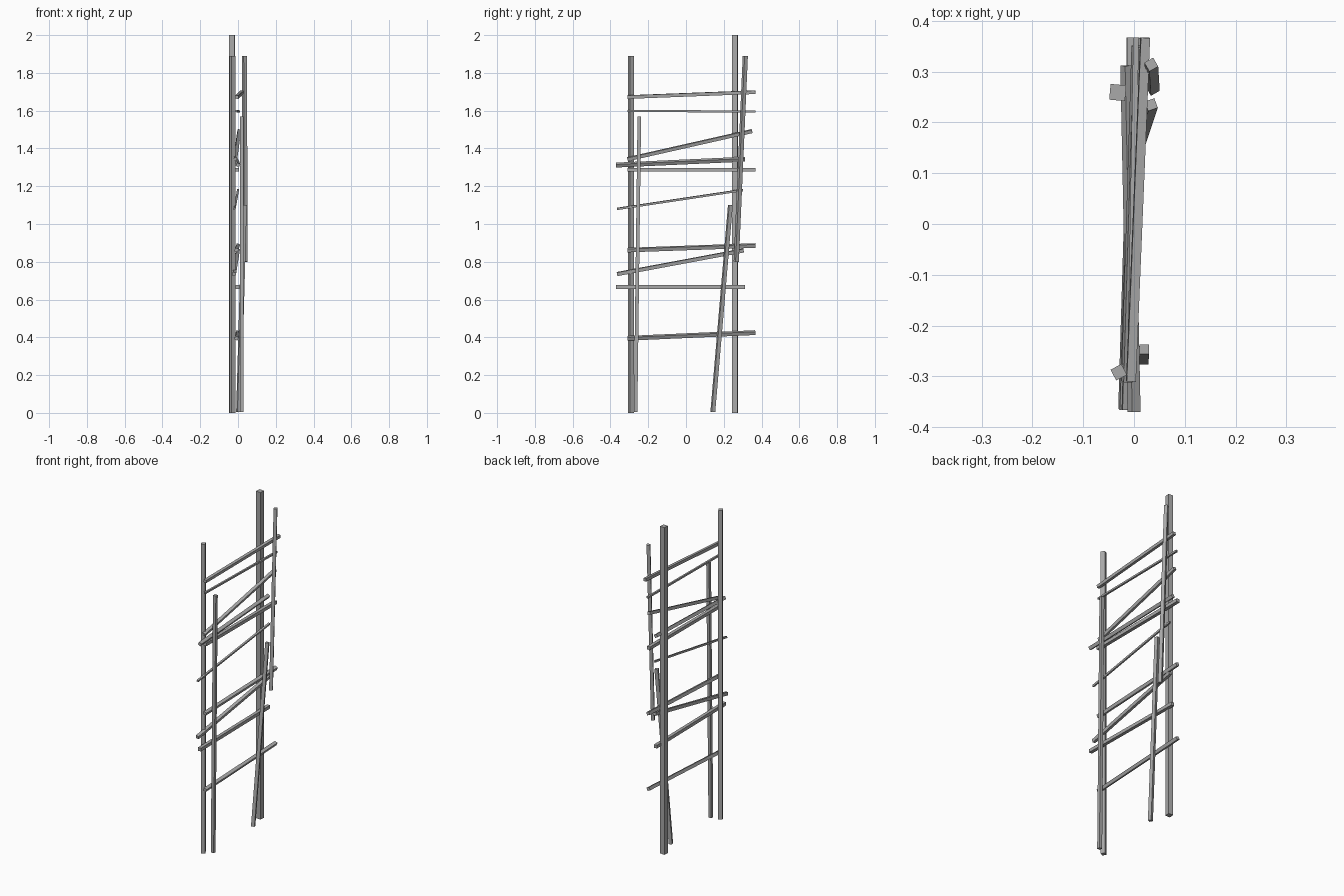
import bpy
from math import radians
from mathutils import Vector, Matrix

cube = bpy.data.objects.get("Cube")
if cube:
    bpy.data.objects.remove(cube, do_unlink=True)

grey = bpy.data.materials.new("weathered grey")
grey.use_nodes = True
colour = (0.4, 0.4, 0.4, 1)
grey.diffuse_color = colour
grey.node_tree.nodes["Principled BSDF"].inputs["Base Color"].default_value = colour


def pole(name, start, end, width, roll=0):
    """Square pole between two points, rolled about its own axis."""
    a, b = Vector(start), Vector(end)
    axis = (b - a).normalized()
    bpy.ops.mesh.primitive_cube_add(size=1)
    ob = bpy.context.object
    ob.name = name
    side = Vector((1, 0, 0))
    side = (side - axis * side.dot(axis)).normalized()
    frame = Matrix((side, axis.cross(side), axis)).transposed()
    turn = Matrix.Rotation(radians(roll), 3, "Z")
    size = Matrix.Diagonal((width, width, (b - a).length))
    ob.data.transform(Matrix.Translation((a + b) / 2) @ (frame @ turn @ size).to_4x4())
    ob.data.materials.append(grey)
    return ob


# Uprights
pole("tall_back_post", (-0.032, 0.259, 0), (-0.032, 0.259, 2), 0.031, -5)
pole("front_post", (-0.03, -0.292, 0), (-0.03, -0.292, 1.89), 0.024, 28)
pole("front_inner_post", (0.019, -0.267, 0.005), (0.02, -0.247, 1.57), 0.019)
pole("leaning_prop", (0.003, 0.142, 0.005), (0.034, 0.235, 1.1), 0.02, 20)
pole("hanging_upright", (0.037, 0.266, 0.8), (0.034, 0.314, 1.89), 0.02, 30)

# Rungs from top to bottom: front (x, y, z), back (x, y, z), width, roll
rungs = [
    ((-0.006, -0.31, 1.672), (0.022, 0.367, 1.698), 0.018, 5),
    ((-0.008, -0.31, 1.599), (0.004, 0.367, 1.595), 0.011, 0),
    ((-0.014, -0.31, 1.343), (0.006, 0.35, 1.492), 0.018, 15),
    ((0.0, -0.37, 1.312), (-0.014, 0.312, 1.343), 0.019, 30),
    ((-0.006, -0.31, 1.287), (-0.004, 0.367, 1.287), 0.02, 0),
    ((-0.018, -0.365, 1.08), (0.0, 0.302, 1.18), 0.011, 10),
    ((-0.008, -0.31, 0.862), (0.0, 0.367, 0.886), 0.019, 20),
    ((-0.02, -0.365, 0.735), (0.0, 0.305, 0.86), 0.019, 10),
    ((-0.002, -0.37, 0.667), (-0.012, 0.312, 0.667), 0.02, 0),
    ((-0.008, -0.31, 0.395), (-0.002, 0.367, 0.425), 0.019, 25),
]
for number, rung in enumerate(rungs, 1):
    pole(f"rung_{number}", *rung)
